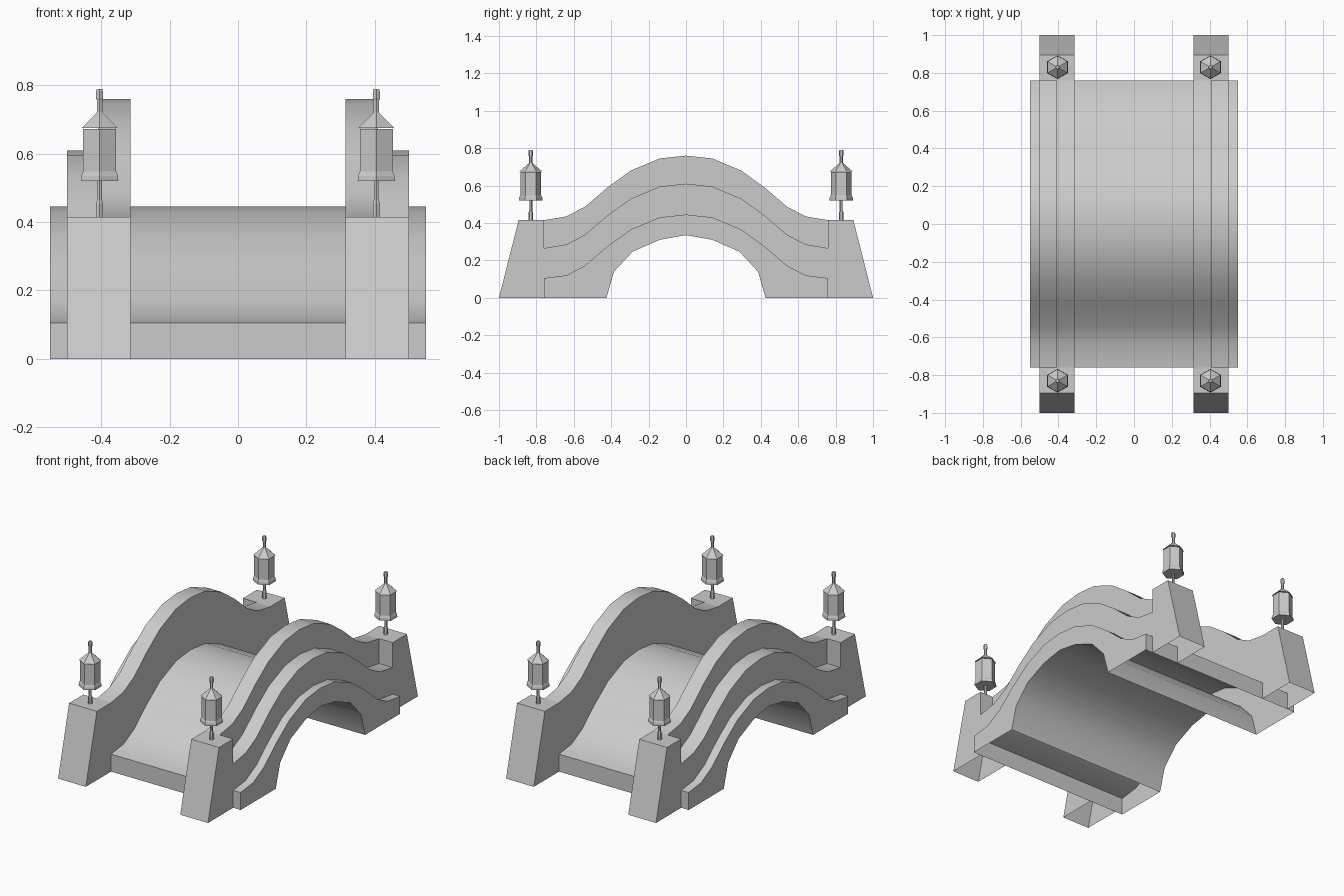
import bpy, bmesh, math

if "Cube" in bpy.data.objects:
    bpy.data.objects.remove(bpy.data.objects["Cube"])

# Half profile of the parapet crest (y, z) from the pillar to the crown
CREST = [(-.76, .415), (-.64, .435), (-.54, .487), (-.42, .59),
         (-.295, .68), (-.14, .745), (0, .76)]
# Half profile of the arch opening
ARCH = [(-.425, 0), (-.385, .14), (-.285, .247), (-.14, .31), (0, .335)]


def full(half, drop=0.0):
    pts = [(y, z - drop) for y, z in half]
    return pts + [(-y, z) for y, z in reversed(pts[:-1])]


def make_object(name, bm):
    bmesh.ops.recalc_face_normals(bm, faces=bm.faces[:])
    mesh = bpy.data.meshes.new(name)
    bm.to_mesh(mesh)
    bm.free()
    obj = bpy.data.objects.new(name, mesh)
    bpy.context.collection.objects.link(obj)
    return obj


def extrude_x(name, profile, x0, x1, open_edge):
    """Extrude a (y, z) outline along x, leaving out hidden edge strips."""
    bm = bmesh.new()
    a = [bm.verts.new((x0, y, z)) for y, z in profile]
    b = [bm.verts.new((x1, y, z)) for y, z in profile]
    bm.faces.new(a)
    bm.faces.new(b[::-1])
    n = len(profile)
    for i in range(n):
        j = (i + 1) % n
        if not open_edge(i, profile[i], profile[j]):
            bm.faces.new((a[i], b[i], b[j], a[j]))
    obj = make_object(name, bm)
    bpy.ops.object.select_all(action='DESELECT')
    obj.select_set(True)
    bpy.context.view_layer.objects.active = obj
    bpy.ops.object.shade_smooth_by_angle(angle=math.radians(35))
    return obj


def lathe_hex(name, rings, x, y):
    """Six-sided turned shape with corners pointing along y."""
    bm = bmesh.new()
    loops = []
    for r, z in rings:
        angles = [math.radians(30 + 60 * k) for k in range(6)]
        loops.append([bm.verts.new((x + r * math.cos(t), y + r * math.sin(t), z))
                      for t in angles])
    for lo, hi in zip(loops, loops[1:]):
        for k in range(6):
            m = (k + 1) % 6
            bm.faces.new((lo[k], lo[m], hi[m], hi[k]))
    bm.faces.new(loops[0][::-1])
    bm.faces.new(loops[-1])
    return make_object(name, bm)


# Deck: curved roadway above, arch below, open underneath
deck_top = full(CREST, .315)
deck_top[0], deck_top[-1] = (-.76, .105), (.76, .105)
deck = [(-.76, 0)] + deck_top + [(.76, 0)] + full(ARCH)[::-1]
on_ground = lambda i, p, q: p[1] == 0 and q[1] == 0
extrude_x("arched_deck", deck, -.55, .55, on_ground)

# Side walls with end pillars, and the thinner raised parapet on top
ledge = full(CREST, .15)
outer = [(-1, 0), (-.895, .415), (-.76, .415)] + ledge + \
        [(.76, .415), (.895, .415), (1, 0)]
wall = outer + [(.76, 0)] + deck_top[::-1] + [(-.76, 0)]
parapet = full(CREST) + ledge[::-1]
for side, label in ((-1, "left"), (1, "right")):
    extrude_x(label + "_wall", wall, side * .315, side * .5,
              lambda i, p, q: i >= len(outer) - 1)
    extrude_x(label + "_parapet", parapet, side * .315, side * .41,
              lambda i, p, q: i >= len(CREST) * 2 - 2)

# Lanterns on the four pillars
POST = [(.012, .41), (.012, .455), (.008, .465), (.008, .525)]
LANTERN = [(.063, .52), (.062, .535), (.056, .548), (.056, .672)]
ROOF = [(.061, .675), (.012, .718), (.009, .722), (.009, .757)]
FINIAL = [(.010, .757), (.012, .762), (.012, .784), (.009, .79)]
for sx, lx in ((-1, "left"), (1, "right")):
    for sy, ly in ((-1, "front"), (1, "back")):
        for part, rings in (("post", POST), ("lantern", LANTERN),
                            ("lantern_roof", ROOF), ("finial", FINIAL)):
            lathe_hex(f"{ly}_{lx}_{part}", rings, sx * .405, sy * .83)
